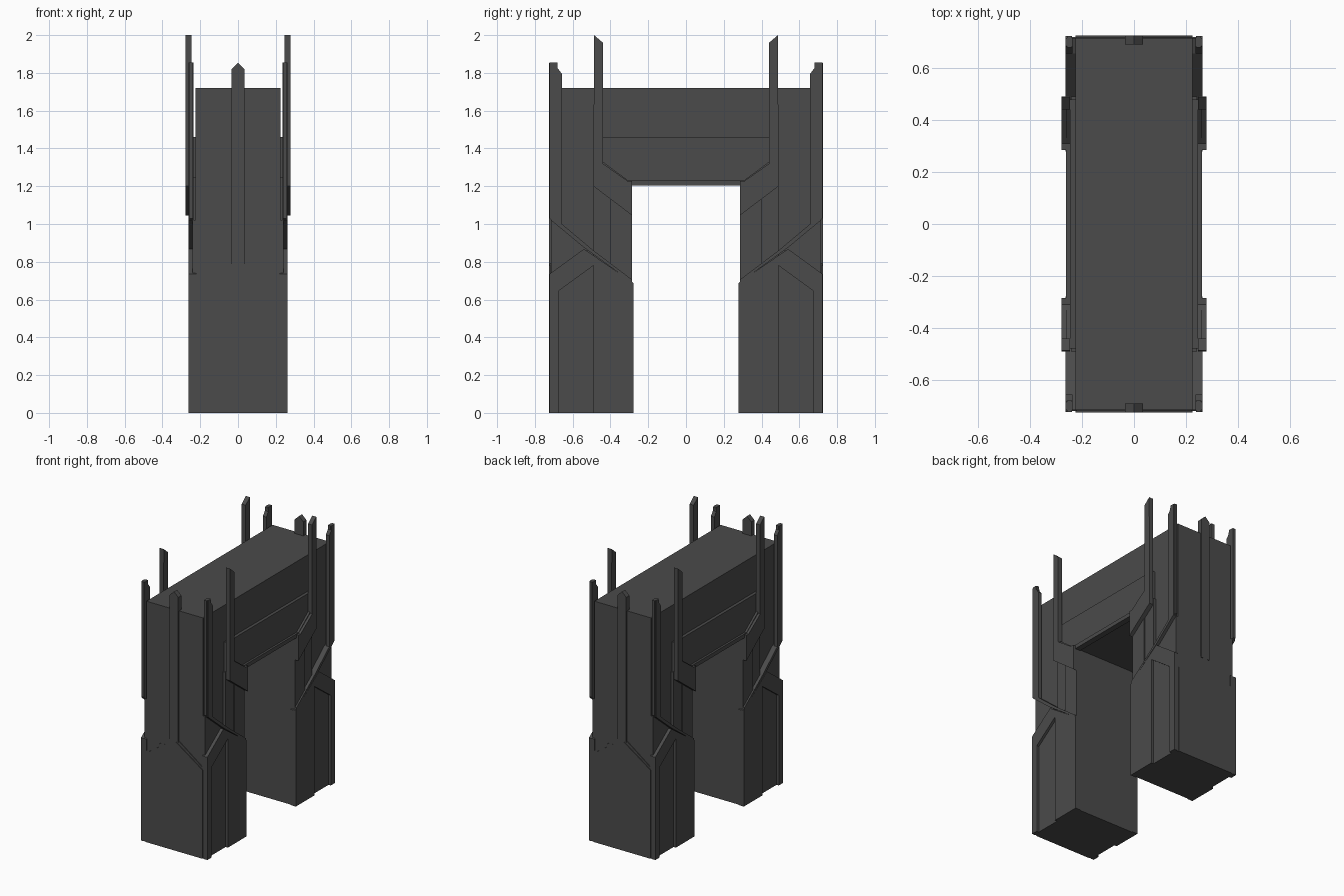
import bpy, bmesh


def prism(name, prof, lo, hi, axis="x", mirrors=()):
    """Extrude a 2D profile along x (profile y,z) or y (profile x,z); mirror copies share one mesh."""
    bm = bmesh.new()
    combos = [(sx, sy) for sx in ((1, -1) if "x" in mirrors else (1,))
              for sy in ((1, -1) if "y" in mirrors else (1,))]
    for sx, sy in combos:
        def vert(p, d):
            x, y = (d, p[0]) if axis == "x" else (p[0], d)
            return bm.verts.new((x * sx, y * sy, p[1]))
        a = [vert(p, lo) for p in prof]
        b = [vert(p, hi) for p in prof]
        bm.faces.new(a)
        bm.faces.new(b[::-1])
        n = len(prof)
        for i in range(n):
            j = (i + 1) % n
            bm.faces.new((a[i], b[i], b[j], a[j]))
    bmesh.ops.recalc_face_normals(bm, faces=bm.faces)
    me = bpy.data.meshes.new(name)
    bm.to_mesh(me)
    bm.free()
    ob = bpy.data.objects.new(name, me)
    bpy.context.collection.objects.link(ob)
    # Charcoal finish
    me.materials.append(dark)
    return ob


dark = bpy.data.materials.new("charcoal")
dark.diffuse_color = (0.07, 0.07, 0.07, 1)

# Gate-shaped core: two legs and a crossbeam
prism("gate_core", [(-0.715, 0), (-0.285, 0), (-0.285, 1.21), (0.285, 1.21), (0.285, 0),
                    (0.715, 0), (0.715, 1.72), (-0.715, 1.72)], -0.225, 0.225)

# Raised lower half of the beam sides
prism("beam_panel", [(-0.29, 1.21), (0.29, 1.21), (0.48, 1.21), (0.48, 1.46),
                     (-0.48, 1.46), (-0.48, 1.21)], 0.22, 0.247, mirrors="x")

# Trim following the underside of the beam
prism("beam_trim", [(-0.44, 1.33), (-0.44, 1.31), (-0.31, 1.205), (0.31, 1.205), (0.44, 1.31),
                    (0.44, 1.33), (0.31, 1.233), (-0.31, 1.233)], 0.22, 0.262, mirrors="x")

# Middle leg side panels, stepped
prism("mid_leg_inner_panel", [(0.285, 0.65), (0.40, 0.74), (0.40, 1.25), (0.285, 1.22)],
      0.22, 0.252, mirrors="xy")
prism("mid_leg_panel", [(0.40, 0.74), (0.49, 0.80), (0.49, 1.25), (0.40, 1.25)],
      0.22, 0.243, mirrors="xy")

# Tall side brackets rising into spikes
prism("tall_bracket", [(0.285, 1.045), (0.49, 1.20), (0.487, 2.0), (0.44, 1.96), (0.44, 1.32),
                       (0.31, 1.228), (0.285, 1.228)], 0.247, 0.279, mirrors="xy")

# Corner brackets with stepped tips and diagonal feet
prism("corner_bracket", [(0.715, 1.02), (0.715, 1.855), (0.685, 1.855), (0.68, 1.825),
                         (0.657, 1.795), (0.657, 1.0), (0.49, 0.86), (0.285, 0.705),
                         (0.285, 0.69), (0.54, 0.875)], 0.236, 0.263, mirrors="xy")
prism("corner_post", [(0.68, 1.0), (0.723, 1.03), (0.723, 1.855), (0.68, 1.855)],
      0.238, 0.258, mirrors="xy")
prism("corner_backing", [(0.715, 0.74), (0.715, 1.02), (0.657, 1.0), (0.49, 0.86), (0.54, 0.86)],
      0.22, 0.24, mirrors="xy")

# Lower leg block, then the raised frame around a recessed panel
prism("lower_leg_panel", [(0.28, 0), (0.72, 0), (0.72, 0.735), (0.54, 0.865), (0.28, 0.685)],
      0.22, 0.245, mirrors="xy")
prism("lower_leg_frame", [(0.279, 0), (0.49, 0), (0.49, 0.78), (0.675, 0.645), (0.675, 0),
                          (0.723, 0), (0.723, 0.735), (0.54, 0.868), (0.279, 0.688)],
      0.24, 0.263, mirrors="xy")

# Front and back pointed armour plates with a raised rim line
prism("end_plate_base", [(-0.245, 0), (0.245, 0), (0.245, 0.64), (0.225, 0.65), (0, 0.815),
                         (-0.225, 0.65), (-0.245, 0.64)], 0.70, 0.72, "y", "y")
prism("end_plate", [(-0.225, 0), (0.225, 0), (0.225, 0.635), (0, 0.79), (-0.225, 0.635)],
      0.71, 0.725, "y", "y")

# Central spikes on both ends
prism("end_spike", [(-0.034, 0.78), (0.034, 0.78), (0.034, 1.82), (0, 1.853), (-0.034, 1.82)],
      0.69, 0.725, "y", "y")
